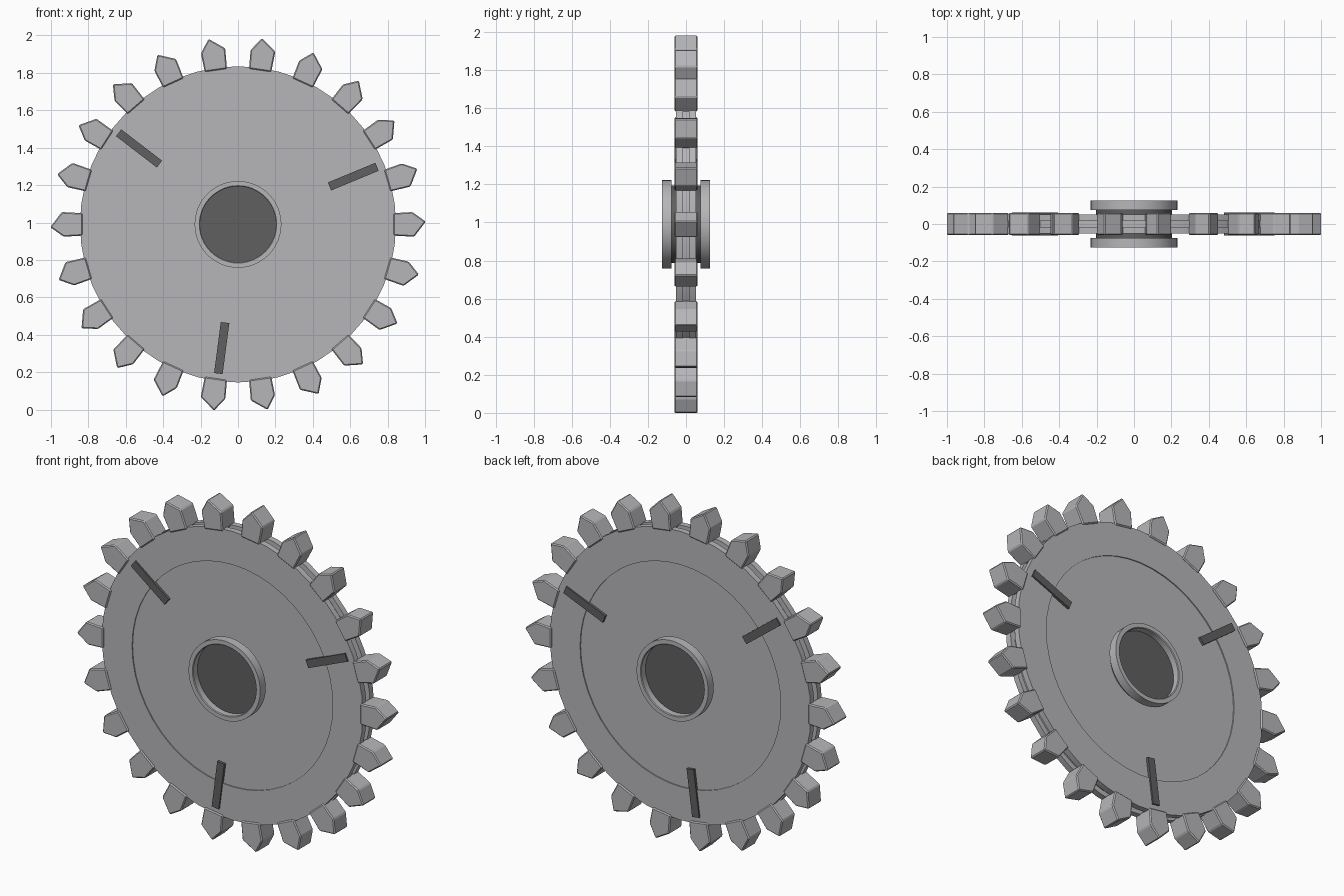
import bpy, bmesh, math
from mathutils import Matrix, Vector

if "Cube" in bpy.data.objects:
    bpy.data.objects.remove(bpy.data.objects["Cube"])

CENTRE = Vector((0, 0, 0.99))
TEETH = 22


def material(name, rgb):
    mat = bpy.data.materials.new(name)
    mat.use_nodes = True
    color = (*rgb, 1)
    mat.diffuse_color = color
    mat.node_tree.nodes["Principled BSDF"].inputs["Base Color"].default_value = color
    return mat


steel = material("light steel", (0.47, 0.47, 0.49))
dark = material("dark grey", (0.115, 0.115, 0.115))


def finish(name, bm, mat, smooth=False):
    bmesh.ops.recalc_face_normals(bm, faces=bm.faces)
    mesh = bpy.data.meshes.new(name)
    bm.to_mesh(mesh)
    bm.free()
    mesh.materials.append(mat)
    obj = bpy.data.objects.new(name, mesh)
    bpy.context.collection.objects.link(obj)
    obj.location = CENTRE
    if smooth:
        bpy.ops.object.select_all(action="DESELECT")
        obj.select_set(True)
        bpy.context.view_layer.objects.active = obj
        bpy.ops.object.shade_smooth_by_angle(angle=math.radians(30))
    return obj


def lathe(name, profile, mat, segments=48):
    """Revolve a closed (radius, y) profile around the y axis."""
    bm = bmesh.new()
    rings = []
    for i in range(segments):
        a = math.tau * i / segments
        rings.append([bm.verts.new((r * math.cos(a), y, r * math.sin(a))) for r, y in profile])
    n = len(profile)
    for i in range(segments):
        p, q = rings[i], rings[(i + 1) % segments]
        for j in range(n):
            k = (j + 1) % n
            bm.faces.new((p[j], p[k], q[k], q[j]))
    return finish(name, bm, mat, True)


def spun(angle):
    return Matrix.Rotation(-angle, 4, "Y")


# Disc with a shallow recess on both faces and a groove around the rim
half = [(0.19, -0.046), (0.65, -0.046), (0.65, -0.052), (0.845, -0.052),
        (0.845, -0.017), (0.815, -0.017)]
lathe("wheel_disc", half + [(r, -y) for r, y in reversed(half)], steel)

# Hub flanges on either side
for side, name in ((-1, "front_hub_ring"), (1, "back_hub_ring")):
    ring = [(0.203, 0.075), (0.232, 0.075), (0.232, 0.126), (0.207, 0.126), (0.203, 0.122)]
    lathe(name, [(r, side * y) for r, y in ring], steel)

# Dark core filling the bore
bm = bmesh.new()
bmesh.ops.create_cone(bm, cap_ends=True, segments=48, radius1=0.204, radius2=0.204,
                      depth=0.17, matrix=Matrix.Rotation(math.pi / 2, 4, "X"))
finish("hub_core", bm, dark, True)

# Pointed teeth around the rim, tips set slightly off centre
tooth = [(0.832, -0.06), (0.942, -0.066), (1.004, 0.015), (0.932, 0.066), (0.832, 0.06)]
bm = bmesh.new()
for i in range(TEETH):
    turn = spun(math.tau * i / TEETH)
    front, back = [[bm.verts.new(turn @ Vector((r, y, t))) for r, t in tooth]
                   for y in (-0.06, 0.06)]
    bm.faces.new(front)
    bm.faces.new(back)
    for j in range(len(tooth)):
        k = (j + 1) % len(tooth)
        bm.faces.new((front[j], front[k], back[k], back[j]))
teeth = finish("rim_teeth", bm, steel)
bevel = teeth.modifiers.new("edge_bevel", "BEVEL")
bevel.width = 0.006
bevel.segments = 1
bevel.limit_method = "ANGLE"
bevel.angle_limit = math.radians(30)

# Three dark radial bars passing through the disc
for i in range(3):
    bm = bmesh.new()
    bmesh.ops.create_cube(bm, size=1, matrix=spun(math.radians(22.5 + 120 * i))
                          @ Matrix.Translation((0.667, 0, 0))
                          @ Matrix.Diagonal((0.275, 0.122, 0.046, 1)))
    finish(f"radial_bar_{i + 1}", bm, dark)
